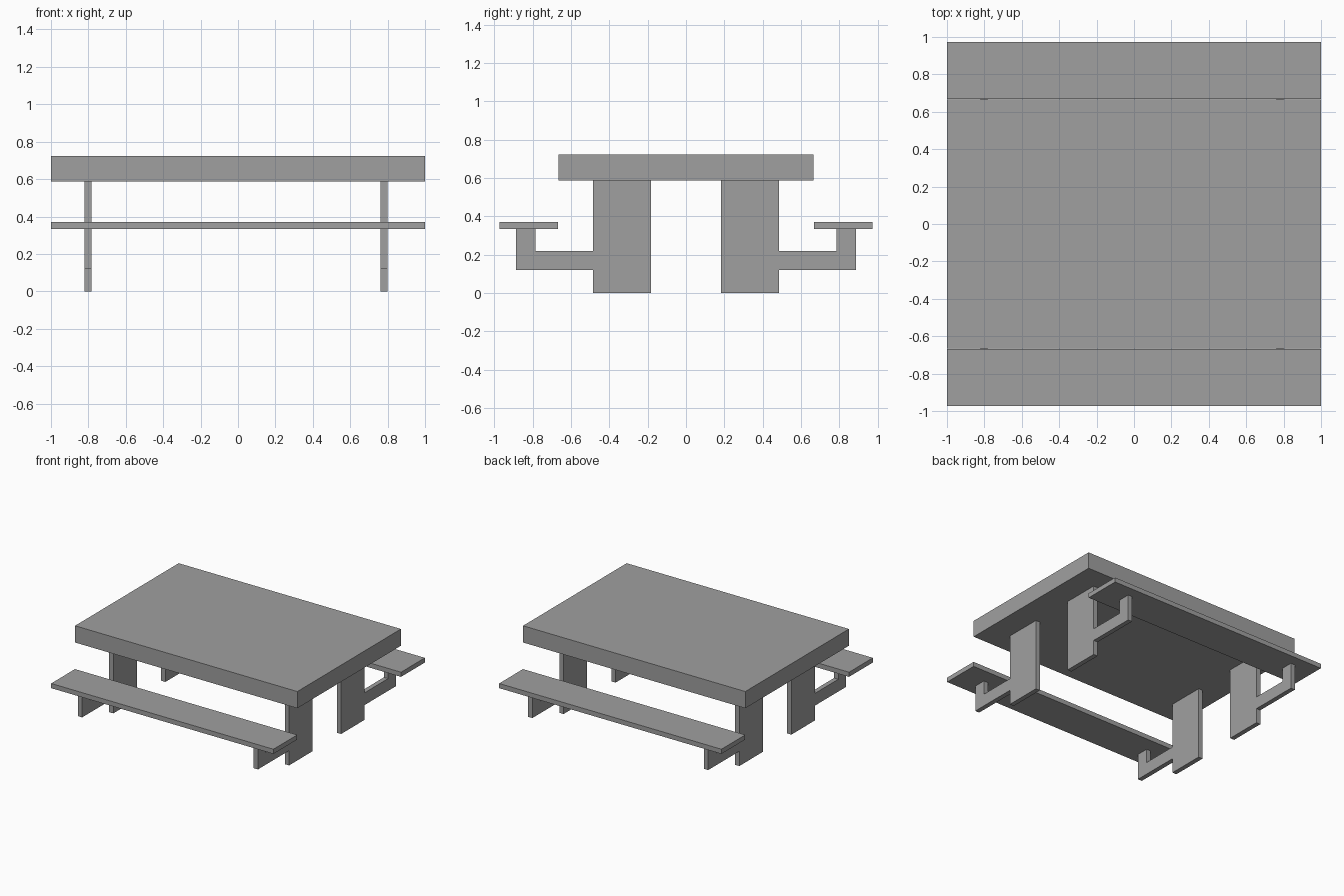
import bpy
import bmesh

# Remove the default cube
cube = bpy.data.objects.get("Cube")
if cube:
    bpy.data.objects.remove(cube, do_unlink=True)

# Single plain grey finish
grey = bpy.data.materials.new("plain_grey")
grey.use_nodes = True
GREY = (0.35, 0.35, 0.35, 1.0)
grey.diffuse_color = GREY
grey.node_tree.nodes["Principled BSDF"].inputs["Base Color"].default_value = GREY


def extrude_profile(name, points, x0, x1):
    """Extrude a (y, z) outline along x from x0 to x1."""
    bm = bmesh.new()
    face = bm.faces.new([bm.verts.new((x0, y, z)) for y, z in points])
    result = bmesh.ops.extrude_face_region(bm, geom=[face])
    moved = [v for v in result["geom"] if isinstance(v, bmesh.types.BMVert)]
    bmesh.ops.translate(bm, verts=moved, vec=(x1 - x0, 0, 0))
    bmesh.ops.recalc_face_normals(bm, faces=bm.faces)
    mesh = bpy.data.meshes.new(name)
    bm.to_mesh(mesh)
    bm.free()
    mesh.materials.append(grey)
    obj = bpy.data.objects.new(name, mesh)
    bpy.context.collection.objects.link(obj)
    return obj


def board(name, y0, y1, z0, z1):
    """Full-length rectangular board."""
    return extrude_profile(name, [(y0, z0), (y1, z0), (y1, z1), (y0, z1)], -1, 1)


TABLE_UNDER, TABLE_TOP = 0.587, 0.723
SEAT_UNDER, SEAT_TOP = 0.333, 0.371

# Leg panel with the seat bracket cut from the same sheet
bracket_leg = [
    (0.183, 0), (0.486, 0), (0.486, 0.12), (0.886, 0.12),
    (0.886, SEAT_UNDER), (0.786, SEAT_UNDER), (0.786, 0.22),
    (0.486, 0.22), (0.486, TABLE_UNDER), (0.183, TABLE_UNDER),
]

# Thick tabletop
board("tabletop", -0.666, 0.666, TABLE_UNDER, TABLE_TOP)

# Bench seats and legs, mirrored front to back
for end, s in (("front", -1), ("back", 1)):
    board(f"{end}_seat", s * 0.667, s * 0.973, SEAT_UNDER, SEAT_TOP)
    outline = [(s * y, z) for y, z in bracket_leg]
    for side, x0, x1 in (("right", -0.82, -0.782), ("left", 0.762, 0.80)):
        extrude_profile(f"{end}_{side}_leg", outline, x0, x1)
